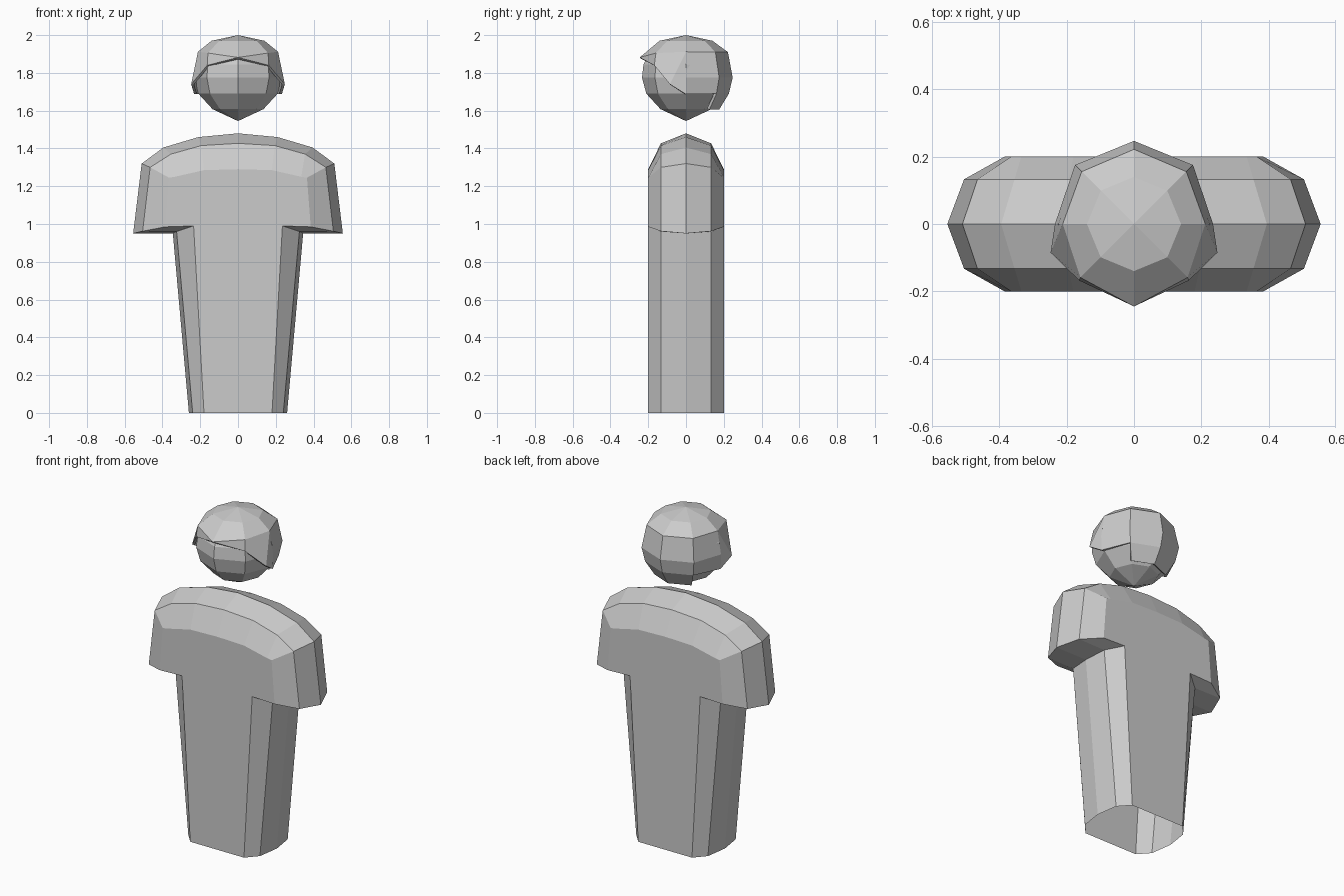
import bpy, bmesh
from math import radians, cos, sin

if "Cube" in bpy.data.objects:
    bpy.data.objects.remove(bpy.data.objects["Cube"])


def finish(name, bm):
    bmesh.ops.remove_doubles(bm, verts=bm.verts, dist=0.0005)
    bmesh.ops.recalc_face_normals(bm, faces=bm.faces)
    me = bpy.data.meshes.new(name)
    bm.to_mesh(me)
    bm.free()
    ob = bpy.data.objects.new(name, me)
    bpy.context.collection.objects.link(ob)
    return ob


def strip(bm, a, b):
    """Bridge two open point chains with quads, returning the last chain."""
    va, vb = ([bm.verts.new(p) for p in chain] for chain in (a, b))
    for i in range(len(a) - 1):
        loop = [va[i], va[i + 1], vb[i + 1], vb[i]]
        pts = []
        for v in loop:
            if not any((v.co - w.co).length < 1e-5 for w in pts):
                pts.append(v)
        if len(pts) > 2:
            bm.faces.new(pts)


def polar(r, z, deg):
    return (r * cos(radians(deg)), r * sin(radians(deg)), z)


# Body: half outlines at the middle, bevel and flat front/back depths
middle = [(0.26, 0), (0.345, 0.95), (0.555, 0.95), (0.51, 1.32),
          (0.395, 1.405), (0.21, 1.46), (0, 1.48)]
bevel = [(0.24, 0), (0.325, 0.96), (0.505, 0.962), (0.465, 1.30),
         (0.355, 1.37), (0.195, 1.415), (0, 1.427)]
flat = [(0.18, 0), (0.235, 0.99), (0.385, 0.985), (0.365, 1.245),
        (0.335, 1.25), (0.18, 1.285), (0, 1.29)]


def outline(half, y):
    right = [(x, y, z) for x, z in half]
    return right + [(-x, y, z) for x, z in half[-2::-1]]


layers = [outline(flat, -0.2), outline(bevel, -0.133), outline(middle, 0),
          outline(bevel, 0.133), outline(flat, 0.2)]
bm = bmesh.new()
for a, b in zip(layers, layers[1:]):
    strip(bm, a, b)
for cap in (layers[0], layers[-1]):
    bm.faces.new([bm.verts.new(p) for p in cap])
finish("body", bm)

# Head: eight-sided ball
profile = [(0, 1.545), (0.135, 1.608), (0.21, 1.69), (0.233, 1.775),
           (0.225, 1.845), (0.19, 1.91), (0.12, 1.955), (0, 1.98)]
angles = range(0, 361, 45)
bm = bmesh.new()
for (r0, z0), (r1, z1) in zip(profile, profile[1:]):
    strip(bm, [polar(r0, z0, a) for a in angles], [polar(r1, z1, a) for a in angles])
finish("head", bm)

# Hair: right half of a faceted cap, long at the back, mirrored
side = [-45, 0, 45, 90]
crown = [polar(0.14, 1.97, a) for a in [-90] + side]
brow = [(0, -0.245, 1.882)] + [polar(r, z, a) for r, z, a in
        ((0.225, 1.905, -45), (0.212, 1.912, 0), (0.22, 1.91, 45), (0.222, 1.91, 90))]
bm = bmesh.new()
strip(bm, [(0, 0, 2.0)] * 5, crown)
strip(bm, crown, brow)
fringe = (0.163, -0.168, 1.84)
burn = (0.248, -0.085, 1.74)
ear = (0.232, 0, 1.687)
equator = [polar(0.235, 1.775, 0), polar(0.248, 1.775, 45), polar(0.247, 1.775, 90)]
lower = [ear, polar(0.228, 1.69, 45), polar(0.227, 1.69, 90)]
nape = [polar(0.175, 1.605, 45), polar(0.175, 1.605, 90)]
strip(bm, brow[2:], equator)
strip(bm, equator, lower)
strip(bm, lower[1:], nape)
for face in ([brow[0], fringe, brow[1]], [brow[1], fringe, burn, brow[2]],
             [brow[2], burn, ear, equator[0]]):
    bm.faces.new([bm.verts.new(p) for p in face])
half = bm.verts[:] + bm.edges[:] + bm.faces[:]
copy = bmesh.ops.duplicate(bm, geom=half)["geom"]
for v in copy:
    if isinstance(v, bmesh.types.BMVert):
        v.co.x *= -1
hair = finish("hair", bm)
mod = hair.modifiers.new("thickness", 'SOLIDIFY')
mod.thickness = 0.015
mod.offset = -1
